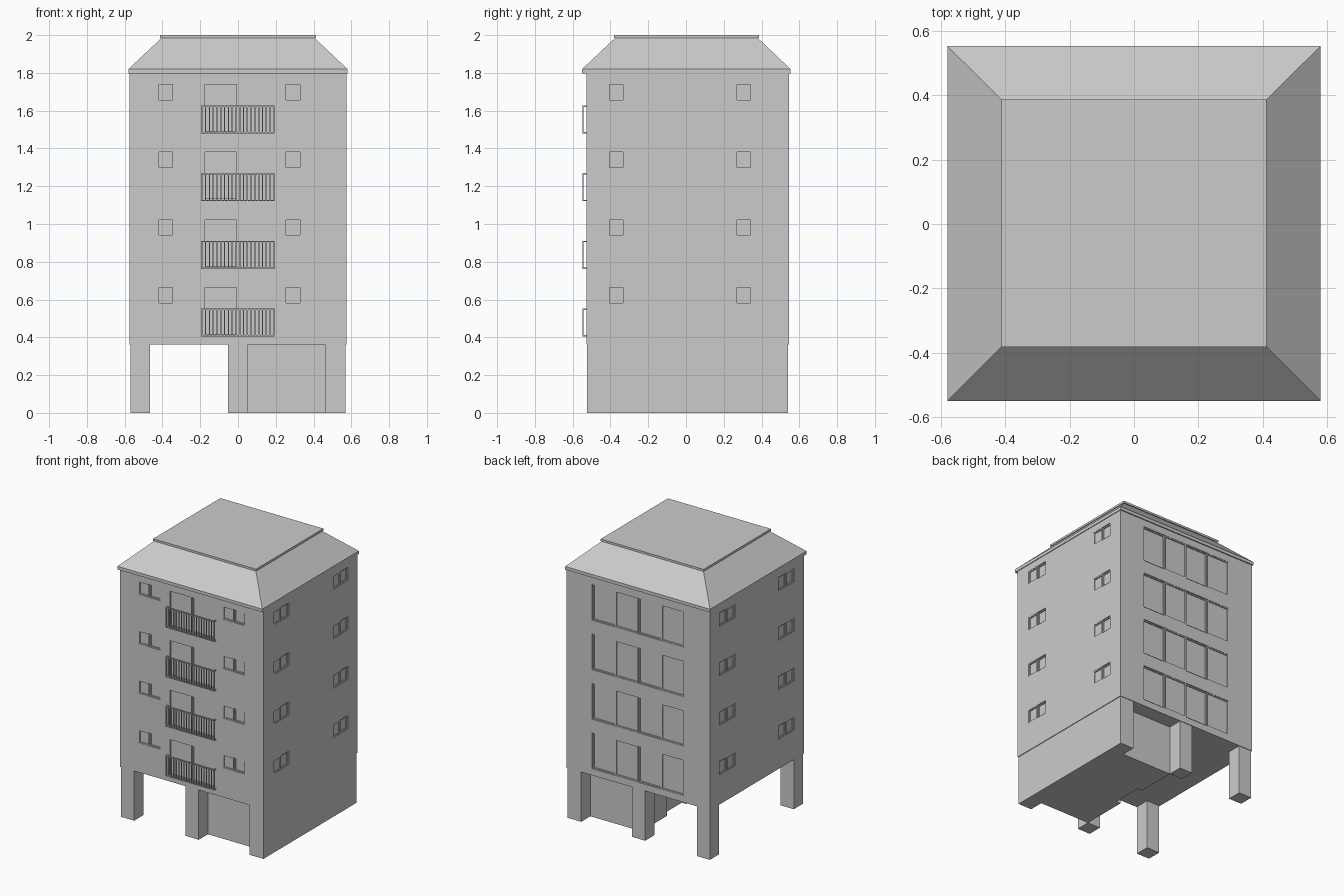
import bpy, bmesh

if "Cube" in bpy.data.objects:
    bpy.data.objects.remove(bpy.data.objects["Cube"])

# wall planes of the upper storeys: axis of the normal, outward sign, position
FACES = {"front": ("y", -1, -0.527), "back": ("y", 1, 0.545),
         "left": ("x", -1, -0.575), "right": ("x", 1, 0.575)}
FLOORS = [0.41 + 0.358 * i for i in range(4)]      # sill height of each storey
DEPTH = 0.014                                      # window recess
BAR = 0.008                                        # frame width


def box(bm, x, y, z):
    """Add a box from three (low, high) ranges."""
    v = [bm.verts.new((a, b, c)) for c in z for b in y for a in x]
    for f in ((0, 2, 3, 1), (4, 5, 7, 6), (0, 1, 5, 4),
              (2, 6, 7, 3), (0, 4, 6, 2), (1, 3, 7, 5)):
        bm.faces.new([v[i] for i in f])


def wall_box(bm, face, u, z, d):
    """Add a box on a wall: u along it, d outward from it."""
    axis, sign, pos = FACES[face]
    depth = sorted(pos + sign * k for k in d)
    if axis == "y":
        box(bm, u, depth, z)
    else:
        box(bm, depth, u, z)


def finish(bm, name):
    bmesh.ops.recalc_face_normals(bm, faces=bm.faces)
    mesh = bpy.data.meshes.new(name)
    bm.to_mesh(mesh)
    bm.free()
    ob = bpy.data.objects.new(name, mesh)
    bpy.context.collection.objects.link(ob)
    return ob


def boxes(name, items):
    bm = bmesh.new()
    for it in items:
        box(bm, *it)
    return finish(bm, name)


def sash(bm, face, u, z, d):
    """Rectangular frame of four bars."""
    for a in ((u[0], u[0] + BAR), (u[1] - BAR, u[1])):
        wall_box(bm, face, a, z, d)
    for b in ((z[0], z[0] + BAR), (z[1] - BAR, z[1])):
        wall_box(bm, face, (u[0] + BAR, u[1] - BAR), b, d)


# window layout: face, u range, z range, number of panes
windows = []
for s in FLOORS:
    small, tall = (s + 0.165, s + 0.262), (s, s + 0.262)
    for u in ((-0.427, -0.252), (0.247, 0.423)):
        windows.append(("front", u, small, 2))
    for face in ("left", "right"):
        for u in ((-0.412, -0.238), (0.263, 0.437)):
            windows.append((face, u, small, 2))
    windows.append(("front", (-0.183, 0.183), tall, 2))
    windows.append(("back", (-0.37, 0.37), tall, 4))

# upper storeys with recessed window openings
body = boxes("upper_storeys", [((-0.575, 0.575), (-0.527, 0.545), (0.362, 1.797))])
bm = bmesh.new()
for face, u, z, n in windows:
    wall_box(bm, face, u, z, (-DEPTH, 0.03))
cutter = finish(bm, "window_cutter")
cutter.hide_render = True
mod = body.modifiers.new("openings", "BOOLEAN")
mod.object, mod.operation, mod.solver = cutter, "DIFFERENCE", "EXACT"
bpy.context.view_layer.objects.active = body
bpy.ops.object.modifier_apply(modifier=mod.name)
bpy.data.objects.remove(cutter)

# sliding sashes, alternately in the front and rear track
bm = bmesh.new()
for face, u, z, n in windows:
    w = (u[1] - u[0]) / n
    for i in range(n):
        d = (-DEPTH, -0.007) if i % 2 else (-0.009, -0.002)
        sash(bm, face, (u[0] + i * w, u[0] + (i + 1) * w), z, d)
finish(bm, "window_frames")

# balcony railings
bm = bmesh.new()
for s in FLOORS:
    z0, z1 = s - 0.005, s + 0.143
    for z in ((z0, z0 + 0.007), (z1 - 0.007, z1)):
        wall_box(bm, "front", (-0.195, 0.193), z, (0.014, 0.022))
        for u in ((-0.195, -0.187), (0.185, 0.193)):
            wall_box(bm, "front", u, z, (0, 0.014))
    for i in range(20):
        u = -0.195 + i * 0.382 / 19
        wall_box(bm, "front", (u, u + 0.006), (z0 + 0.007, z1 - 0.007), (0.015, 0.021))
finish(bm, "balcony_railings")

# ground floor: open bay pillars, solid side wall, recessed room
Y0, Y1, H = -0.523, 0.541, (0, 0.364)
for end, y in (("front", (Y0, Y0 + 0.105)), ("back", (Y1 - 0.105, Y1))):
    boxes(end + "_corner_pillar", [((-0.57, -0.465), y, H)])
    boxes(end + "_middle_pillar", [((-0.052, 0.052), y, H)])
boxes("side_wall", [((0.46, 0.57), (Y0, Y1), H)])
boxes("ground_room", [((0.09, 0.46), (Y0 + 0.105, Y1 - 0.105), H),
                      ((0.052, 0.09), (Y0 + 0.105, -0.08), H),
                      ((0.052, 0.09), (0.145, Y1 - 0.105), H)])

# roof: eave slab, sloped skirt, flat cap
boxes("eave", [((-0.58, 0.58), (-0.55, 0.553), (1.797, 1.82))])
bm = bmesh.new()
box(bm, (-0.58, 0.58), (-0.55, 0.553), (1.82, 1.985))
for v in bm.verts:
    if v.co.z > 1.9:
        v.co.x *= 0.405 / 0.58
        v.co.y = -0.375 if v.co.y < 0 else 0.38
finish(bm, "sloped_roof")
boxes("roof_cap", [((-0.412, 0.412), (-0.382, 0.387), (1.985, 2.0))])
